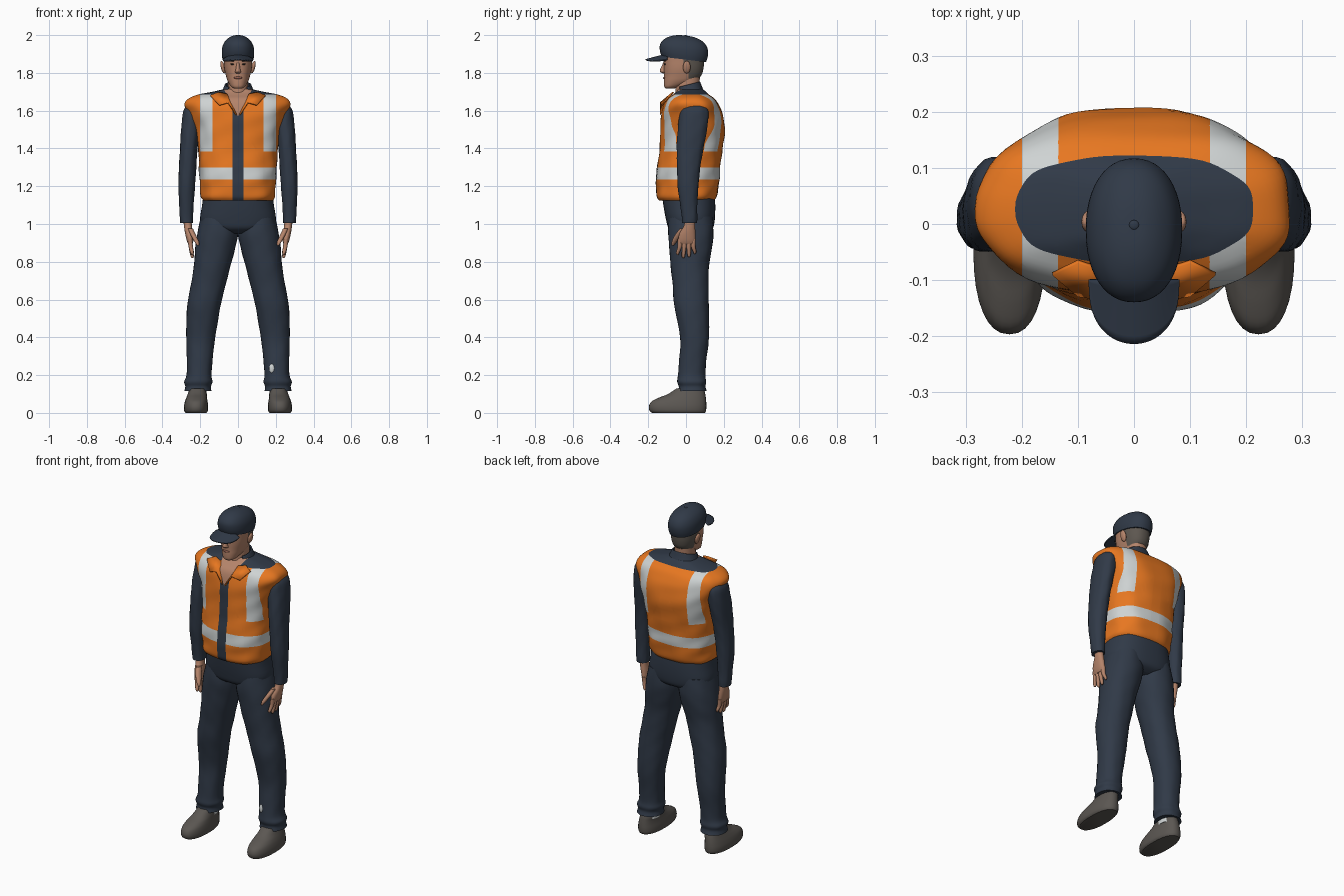
import bpy, bmesh
from math import sin, cos, pi, copysign
from mathutils import Matrix, Vector

cube = bpy.data.objects.get("Cube")
if cube:
    bpy.data.objects.remove(cube, do_unlink=True)


def material(name, r, g, b):
    m = bpy.data.materials.new(name)
    m.use_nodes = True
    m.diffuse_color = (r, g, b, 1)
    shader = m.node_tree.nodes["Principled BSDF"]
    shader.inputs["Base Color"].default_value = (r, g, b, 1)
    shader.inputs["Roughness"].default_value = 0.8
    return m


navy = material("navy cloth", 0.03, 0.042, 0.064)
orange = material("safety orange", 0.8, 0.185, 0.015)
silver = material("reflective silver", 0.62, 0.65, 0.65)
skin = material("skin", 0.46, 0.23, 0.145)
leather = material("shoe leather", 0.105, 0.095, 0.085)
hair = material("short hair", 0.11, 0.095, 0.08)
lip = material("lips", 0.3, 0.12, 0.085)
dark = material("brows and eyes", 0.035, 0.025, 0.02)
parts = []


def finish(name, bm, *mats):
    bmesh.ops.recalc_face_normals(bm, faces=bm.faces)
    mesh = bpy.data.meshes.new(name)
    bm.to_mesh(mesh)
    bm.free()
    obj = bpy.data.objects.new(name, mesh)
    bpy.context.collection.objects.link(obj)
    for m in mats:
        mesh.materials.append(m)
    parts.append(obj)
    return obj


def smooth_rows(rows, sub):
    """Pass a smooth spline through the rows."""
    out = []
    for i in range(len(rows) - 1):
        quad = rows[max(i - 1, 0)], rows[i], rows[i + 1], rows[min(i + 2, len(rows) - 1)]
        for k in range(sub):
            t = k / sub
            out.append([b + t * (c - a) / 2 + t * t * (a - 2.5 * b + 2 * c - d / 2)
                        + t ** 3 * (1.5 * (b - c) + (d - a) / 2) for a, b, c, d in zip(*quad)])
    return out + [rows[-1]]


def loft(rows, side=1, n=2.2, seg=32, sub=4, tilt=0, fold=0, caps=True):
    """Stack rounded rings; each row is z, centre x, half width, front y, back y."""
    bm = bmesh.new()
    rings = []
    for z, cx, rx, front, back in smooth_rows(rows, sub):
        ring = []
        for i in range(seg):
            a = 2 * pi * i / seg
            c, s = cos(a), sin(a)
            ripple = 1 + fold * sin(9 * a + 14 * z) + fold * sin(5 * a - 55 * z)
            x = cx + rx * copysign(abs(c) ** (2 / n), c) * ripple
            y = (front + back) / 2 + (back - front) / 2 * copysign(abs(s) ** (2 / n), s) * ripple
            ring.append(bm.verts.new((side * x, y, z + tilt * y)))
        rings.append(ring)
    for low, high in zip(rings, rings[1:]):
        for i in range(seg):
            j = (i + 1) % seg
            bm.faces.new((low[i], low[j], high[j], high[i]))
    if caps:
        bm.faces.new(rings[0])
        bm.faces.new(rings[-1])
    return bm


def cut(bm, point, normal):
    bmesh.ops.bisect_plane(bm, geom=bm.verts[:] + bm.edges[:] + bm.faces[:],
                           plane_co=point, plane_no=normal, dist=1e-5)


def paint(bm, rule):
    for f in bm.faces:
        f.material_index = rule(f.calc_center_median())


def ball(name, mat, centre, size, turn=0):
    bm = bmesh.new()
    bmesh.ops.create_uvsphere(bm, u_segments=20, v_segments=12, radius=1)
    bm.transform(Matrix.Translation(centre) @ Matrix.Rotation(turn, 4, "Y")
                 @ Matrix.Diagonal((*size, 1)))
    return finish(name, bm, mat)


# Vest and shirt yoke, cut along the reflective tape, placket and neck V
vest = loft([(1.125, 0, .183, -.143, .148), (1.145, 0, .197, -.155, .163),
             (1.19, 0, .198, -.157, .172), (1.24, 0, .203, -.16, .178),
             (1.3, 0, .206, -.154, .18), (1.4, 0, .211, -.14, .193),
             (1.5, 0, .228, -.135, .207), (1.58, 0, .258, -.13, .195),
             (1.63, 0, .28, -.118, .175), (1.663, 0, .262, -.1, .153),
             (1.685, 0, .212, -.07, .122), (1.7, 0, .135, -.052, .105),
             (1.715, 0, .07, -.042, .088)], n=2.5, seg=72, fold=.008)
for s in (1, -1):
    for x in (.028, .135, .2):
        cut(vest, (s * x, 0, 0), (1, 0, 0))
    cut(vest, (0, 0, 1.57), (s * 1.9, 0, -1))
for z in (1.235, 1.3, 1.385, 1.685):
    cut(vest, (0, 0, z), (0, 0, 1))


def vest_colour(c):
    x = abs(c.x)
    if c.y < 0 and c.z > 1.57 + 1.9 * x:
        return 3
    if c.z > 1.685 or (c.y < 0 and x < .028):
        return 1
    if 1.235 < c.z < 1.3 or (.135 < x < .2 and c.z > 1.385):
        return 2
    return 0


paint(vest, vest_colour)
finish("vest", vest, orange, navy, silver, skin)

# Shirt collar, open at the front
collar = loft([(1.67, 0, .1, -.07, .1), (1.705, 0, .082, -.055, .085),
               (1.735, 0, .07, -.05, .075)], tilt=.25, caps=False)
bmesh.ops.delete(collar, context="FACES",
                 geom=[f for f in collar.faces if f.calc_center_median().y < -.035])
finish("shirt_collar", collar, navy).modifiers.new("Thickness", "SOLIDIFY").thickness = .008

# Trousers
finish("trouser_seat", loft([(.95, 0, .12, -.05, .1), (.975, 0, .17, -.09, .14),
                             (1.02, 0, .2, -.105, .152), (1.1, 0, .19, -.12, .155),
                             (1.18, 0, .18, -.13, .15)], n=2.5, seg=48), navy)

for s, side in ((1, "left"), (-1, "right")):
    finish(side + "_trouser_leg", loft(
        [(1.04, .1, .095, -.09, .14), (.95, .107, .108, -.095, .145), (.86, .123, .105, -.088, .135),
         (.78, .137, .097, -.082, .122), (.68, .157, .092, -.07, .12), (.58, .178, .089, -.064, .12),
         (.48, .19, .083, -.045, .122), (.38, .199, .075, -.03, .12), (.28, .203, .068, -.036, .108),
         (.2, .206, .066, -.042, .103), (.165, .21, .075, -.046, .108), (.14, .211, .068, -.038, .103),
         (.115, .212, .072, -.042, .11)], s, fold=.007), navy)
    # Sock and shoe
    finish(side + "_sock", loft([(.09, .212, .047, -.04, .09), (.15, .212, .045, -.03, .085)], s), silver)
    finish(side + "_shoe", loft(
        [(0, .222, .056, -.18, .1), (.012, .222, .063, -.193, .106), (.035, .222, .064, -.196, .108),
         (.06, .221, .06, -.183, .107), (.08, .219, .055, -.145, .105),
         (.1, .216, .05, -.095, .102), (.13, .213, .043, -.05, .095)], s, n=2.3), leather)
    # Sleeve
    finish(side + "_sleeve", loft(
        [(1.645, .23, .02, .01, .08), (1.61, .24, .045, -.025, .115), (1.55, .247, .049, -.037, .118),
         (1.47, .255, .048, -.046, .106), (1.39, .261, .046, -.05, .09), (1.3, .267, .046, -.048, .075),
         (1.2, .272, .044, -.044, .066), (1.1, .273, .038, -.03, .06), (1.035, .273, .035, -.022, .06),
         (1.005, .272, .033, -.02, .058)], s, fold=.012), navy)
    # Hand, fingers and thumb
    finish(side + "_palm", loft(
        [(1.03, .268, .022, -.005, .047), (.99, .265, .021, -.012, .048), (.95, .259, .021, -.034, .05),
         (.915, .254, .018, -.042, .05), (.895, .252, .012, -.038, .045)], s, seg=20), skin)
    for i, tip in enumerate((.836, .82, .824, .842)):
        y, spread = -.032 + .024 * i, -.044 + .03 * i
        finish(f"{side}_finger_{i + 1}", loft(
            [(.92, .254, .012, y - .012, y + .012), (.88, .25, .0115, y - .013, y + .01),
             (tip + .012, .243, .009, spread - .009, spread + .009),
             (tip, .241, .004, spread - .004, spread + .004)], s, seg=12), skin)
    finish(side + "_thumb", loft(
        [(.975, .252, .014, -.034, .01), (.94, .236, .014, -.06, -.02),
         (.905, .218, .012, -.076, -.05), (.885, .211, .005, -.077, -.064)], s, seg=14), skin)
    # Vest collar flap
    bm = bmesh.new()
    outline = ((.006, -.139, 1.58), (.058, -.083, 1.69), (.1, -.07, 1.7),
               (.145, -.092, 1.683), (.1, -.13, 1.632), (.05, -.137, 1.645))
    bm.faces.new([bm.verts.new((s * x, y, z)) for x, y, z in outline])
    bmesh.ops.triangulate(bm, faces=bm.faces[:])
    finish(side + "_collar_flap", bm, orange).modifiers.new("Thickness", "SOLIDIFY").thickness = .008
    # Face details and ear
    ball(side + "_ear", skin, (s * .08, .004, 1.83), (.011, .02, .034), s * .25)
    ball(side + "_eye", dark, (s * .03, -.112, 1.846), (.011, .004, .004))
    ball(side + "_brow", dark, (s * .031, -.113, 1.863), (.018, .005, .0035), s * .1)

# Torn patch on the left shin
ball("shin_patch", silver, (.18, -.033, .235), (.015, .008, .024))

# Neck and head, with the hair cut in behind the ears
finish("neck", loft([(1.62, 0, .06, -.065, .075), (1.7, 0, .054, -.055, .07),
                     (1.8, 0, .054, -.055, .075)]), skin)
head = loft([(1.717, 0, .02, -.106, -.065), (1.728, 0, .037, -.115, -.03),
             (1.755, 0, .054, -.117, .045), (1.785, 0, .064, -.116, .08),
             (1.82, 0, .072, -.117, .092), (1.86, 0, .075, -.118, .096),
             (1.9, 0, .074, -.116, .096), (1.94, 0, .05, -.08, .07)], n=2.3, seg=48)
cut(head, (0, .012, 0), (0, 1, 0))
cut(head, (0, 0, 1.77), (0, 0, 1))
cut(head, (0, -.012, 0), (0, 1, 0))
cut(head, (0, 0, 1.835), (0, 0, 1))
paint(head, lambda c: int((c.y > .012 and c.z > 1.77) or (c.y > -.012 and c.z > 1.835)))
finish("head", head, skin, hair)
finish("nose", loft([(1.797, 0, .008, -.122, -.1), (1.804, 0, .017, -.135, -.1),
                     (1.815, 0, .013, -.138, -.1), (1.855, 0, .007, -.12, -.1)], seg=16), skin)
ball("mouth", lip, (0, -.114, 1.774), (.023, .007, .0065))

# Cap crown, button and curved peak
finish("cap_crown", loft([(1.87, 0, .082, -.128, .106), (1.9, 0, .086, -.138, .115),
                          (1.935, 0, .083, -.137, .116), (1.965, 0, .069, -.115, .102),
                          (1.985, 0, .047, -.08, .073), (1.995, 0, .024, -.042, .038),
                          (1.997, 0, .003, -.006, .002)], seg=48, tilt=-.12), navy)
ball("cap_button", navy, (0, -.002, 1.996), (.009, .009, .004))
bm = bmesh.new()
grid = []
for j in range(9):
    v = j / 8
    row = []
    for i in range(25):
        a = pi * (i / 24 - .5)
        reach = .115 * max(cos(a), 0) ** .75
        row.append(bm.verts.new((.081 * sin(a), -.099 - reach * v,
                                 1.903 - .03 * v * cos(a) - .03 * sin(a) ** 2)))
    grid.append(row)
for low, high in zip(grid, grid[1:]):
    for i in range(24):
        bm.faces.new((low[i], low[i + 1], high[i + 1], high[i]))
bmesh.ops.remove_doubles(bm, verts=bm.verts[:], dist=1e-5)
finish("cap_peak", bm, navy).modifiers.new("Thickness", "SOLIDIFY").thickness = .007

# Smooth shading with sharp edges kept
bpy.ops.object.select_all(action="DESELECT")
for obj in parts:
    obj.select_set(True)
bpy.context.view_layer.objects.active = parts[0]
bpy.ops.object.shade_smooth_by_angle(angle=.8)
